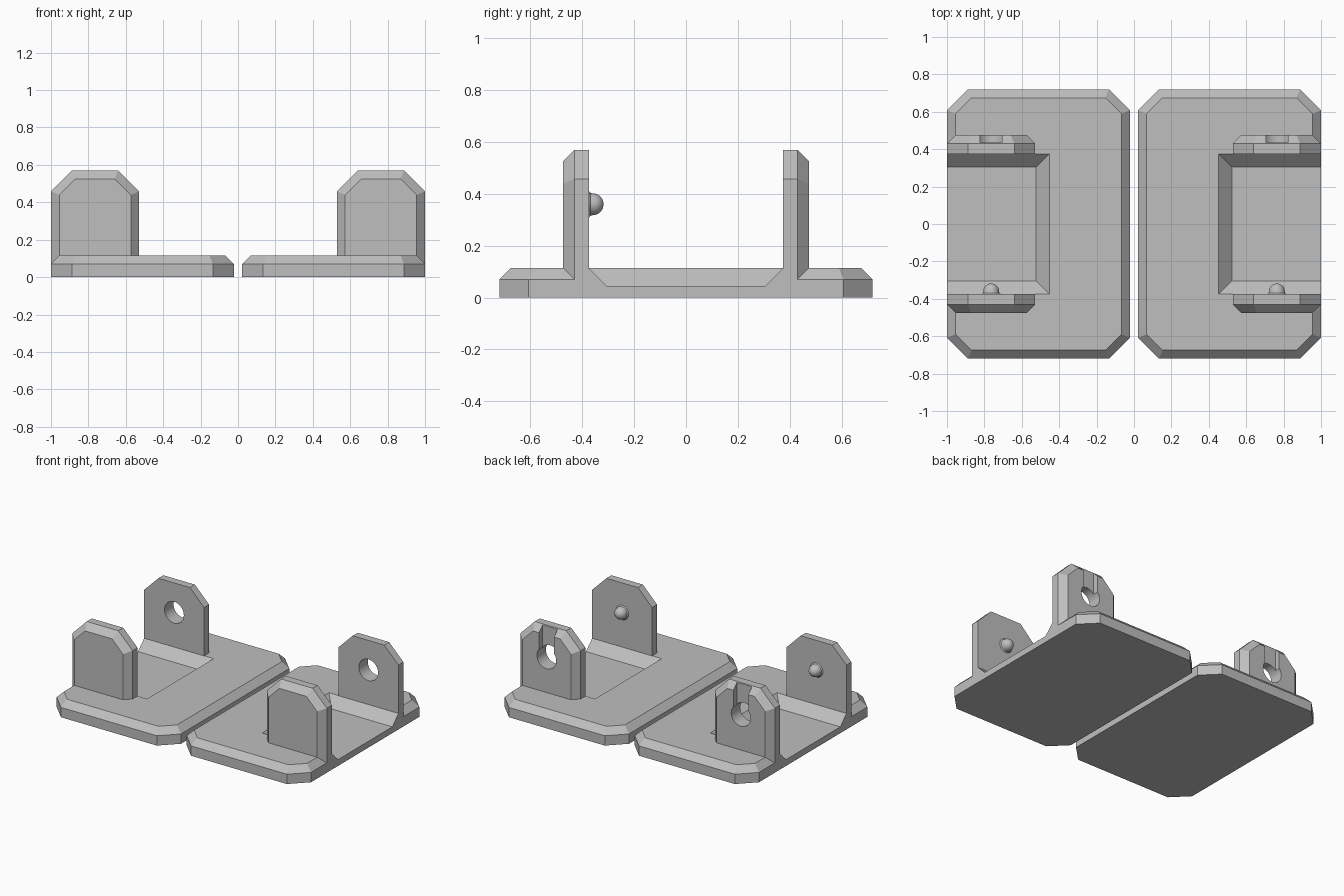
import bpy
import bmesh
import math

old = bpy.data.objects.get("Cube")
if old:
    bpy.data.objects.remove(old, do_unlink=True)

GREY = (0.52, 0.52, 0.52, 1)
mat = bpy.data.materials.new("plain grey")
mat.use_nodes = True
mat.diffuse_color = GREY
mat.node_tree.nodes["Principled BSDF"].inputs["Base Color"].default_value = GREY

BEVEL = 0.045
CUT = 0.112
THICK = 0.115


def loft(name, rings):
    """Closed solid through rings with equal point counts."""
    bm = bmesh.new()
    loops = [[bm.verts.new(p) for p in ring] for ring in rings]
    n = len(loops[0])
    for a, b in zip(loops, loops[1:]):
        for i in range(n):
            j = (i + 1) % n
            bm.faces.new((a[i], a[j], b[j], b[i]))
    bm.faces.new(loops[0][::-1])
    bm.faces.new(loops[-1])
    bmesh.ops.recalc_face_normals(bm, faces=bm.faces)
    mesh = bpy.data.meshes.new(name)
    bm.to_mesh(mesh)
    bm.free()
    mesh.materials.append(mat)
    ob = bpy.data.objects.new(name, mesh)
    bpy.context.collection.objects.link(ob)
    return ob


def activate(ob):
    bpy.ops.object.select_all(action='DESELECT')
    ob.select_set(True)
    bpy.context.view_layer.objects.active = ob


def combine(body, tool, operation):
    activate(body)
    mod = body.modifiers.new("combine", 'BOOLEAN')
    mod.operation = operation
    mod.solver = 'EXACT'
    mod.object = tool
    bpy.ops.object.modifier_apply(modifier=mod.name)
    bpy.data.objects.remove(tool, do_unlink=True)


def smooth(ob):
    activate(ob)
    bpy.ops.object.shade_smooth_by_angle(angle=math.radians(30))


def rect(x0, x1, y0, y1, z):
    return [(x0, y0, z), (x1, y0, z), (x1, y1, z), (x0, y1, z)]


def plate_ring(s, z, d=0.0):
    """Rectangle with cut corners, offset inward by d."""
    c = CUT - d * (2 - math.sqrt(2))
    x0, x1, y = 0.0225 + d, 1 - d, 0.72 - d
    pts = [(x0 + c, -y), (x1 - c, -y), (x1, c - y), (x1, y - c),
           (x1 - c, y), (x0 + c, y), (x0, y - c), (x0, c - y)]
    return [(s * px, py, z) for px, py in pts]


def lug_ring(s, y, d=0.0):
    """Upright tab outline with two cut top corners."""
    c = CUT - d * (2 - math.sqrt(2))
    x0, x1, top = 0.528 + d, 1 - d, 0.57 - d
    pts = [(x0, 0.02), (x1, 0.02), (x1, top - c), (x1 - c, top),
           (x0 + c, top), (x0, top - c)]
    return [(s * px, y, z) for px, z in pts]


def circle(x, y, z, r, n=32):
    return [(x + r * math.cos(math.tau * i / n), y,
             z + r * math.sin(math.tau * i / n)) for i in range(n)]


def bracket(side, s):
    cx, cz = s * 0.764, 0.36

    # base plate with bevelled top; the outer edge is square between the lugs
    body = loft(side + "_bracket", [plate_ring(s, 0), plate_ring(s, THICK - BEVEL),
                                    plate_ring(s, THICK, BEVEL)])
    block = loft("edge_block", [rect(s * 0.4, s, -0.4, 0.4, z) for z in (0.02, THICK)])
    combine(body, block, 'UNION')

    # recess with sloping walls, open on the outer side
    recess = loft("recess", [rect(s * (0.523 - h), s * 1.2, -0.305 - h, 0.305 + h, 0.045 + h)
                             for h in (0, 0.17)])
    combine(body, recess, 'DIFFERENCE')

    # front and back lugs, bevelled on their outward faces
    for sy in (-1, 1):
        lug = loft("lug", [lug_ring(s, sy * 0.374), lug_ring(s, sy * 0.43),
                           lug_ring(s, sy * 0.475, BEVEL)])
        combine(body, lug, 'UNION')

    # through hole and lead-in slot in the back lug
    hole = loft("hole", [circle(cx, y, cz, 0.076) for y in (0.33, 0.55)])
    combine(body, hole, 'DIFFERENCE')
    slot = loft("slot", [rect(cx - 0.059, cx + 0.059, 0.435, 0.55, z) for z in (cz, 0.7)])
    combine(body, slot, 'DIFFERENCE')
    smooth(body)

    # rounded snap pin with a small flared foot on the front lug
    profile = [(-0.38, 0.052), (-0.374, 0.051), (-0.368, 0.044), (-0.36, 0.042)]
    for k in range(1, 8):
        a = math.radians(12 * k)
        profile.append((-0.36 + 0.042 * math.sin(a), 0.042 * math.cos(a)))
    smooth(loft(side + "_snap_pin", [circle(cx, y, cz, r) for y, r in profile]))


bracket("left", 1)
bracket("right", -1)
